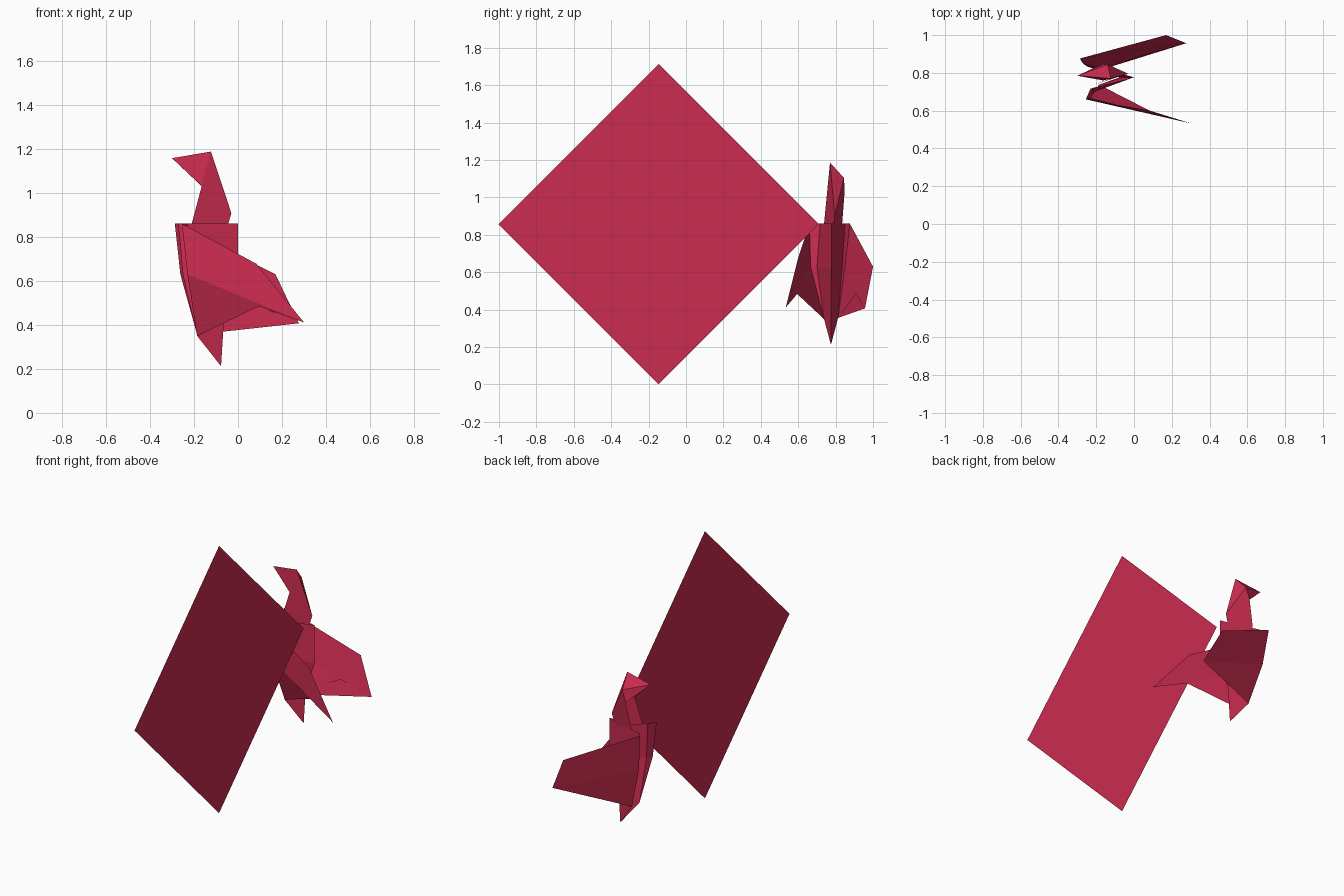
import bpy
import math

if "Cube" in bpy.data.objects:
    bpy.data.objects.remove(bpy.data.objects["Cube"])

paper = bpy.data.materials.new("red_paper")
paper.diffuse_color = (0.6, 0.025, 0.08, 1)
paper.use_nodes = True
paper.node_tree.nodes["Principled BSDF"].inputs["Base Color"].default_value = paper.diffuse_color


def folded(name, pts, faces):
    """Folded paper piece: named corner points and the creased facets between them."""
    keys = list(pts)
    mesh = bpy.data.meshes.new(name)
    mesh.from_pydata([pts[k] for k in keys], [],
                     [[keys.index(k) for k in f.split()] for f in faces])
    obj = bpy.data.objects.new(name, mesh)
    bpy.context.collection.objects.link(obj)
    mesh.materials.append(paper)
    return obj


# Unfolded square sheet standing on its corner
bpy.ops.mesh.primitive_circle_add(vertices=4, radius=0.856, fill_type='NGON',
                                  location=(-0.032, -0.146, 0.857),
                                  rotation=(0, math.pi / 2, 0))
sheet = bpy.context.object
sheet.name = "flat_paper_sheet"
sheet.data.materials.append(paper)

# Shared points on the back crease and tail of the bird
spine_top, spine_low = (0, 0.777, 0.86), (0, 0.777, 0.62)
ridge, tail_tip = (-0.064, 0.775, 0.42), (-0.077, 0.775, 0.212)

# Corner points for each side: shoulder, breast, hip, wing corner, wing tip, wing bottom, inner fold
sides = {
    "near": dict(a=(-0.255, 0.66, 0.86), m=(-0.23, 0.666, 0.63), s=(-0.186, 0.738, 0.35),
                 k=(0.084, 0.60, 0.677), t=(0.30, 0.533, 0.411), l=(0.095, 0.594, 0.484),
                 q=(-0.23, 0.717, 0.86), r=(-0.21, 0.70, 0.63)),
    "far": dict(a=(-0.287, 0.876, 0.86), m=(-0.262, 0.85, 0.63), s=(-0.186, 0.813, 0.356),
                k=(0.17, 1.0, 0.63), t=(0.277, 0.957, 0.407), l=(0.09, 0.909, 0.49),
                q=(-0.27, 0.85, 0.86), r=(-0.25, 0.835, 0.63)),
}

for side, p in sides.items():
    # Wing: upper and lower facets meeting on the crease to the tip
    folded(side + "_wing", {k: p[k] for k in "amsktl"}, ["a k t m", "m t l s"])
    # Body half: narrow turned edge, side panel and underside
    body = {k: p[k] for k in "amsqr"}
    body.update(e=spine_top, f=spine_low, v=ridge)
    folded(side + "_body_side", body, ["a q r m", "q e f r", "m r s", "r f v s"])
    # Tail half
    folded(side + "_tail_side", {"s": p["s"], "v": ridge, "w": tail_tip}, ["s v w"])

# Neck folded along its back edge
folded("neck", dict(h=(-0.123, 0.77, 1.187), r=(-0.03, 0.795, 0.907), g=(-0.14, 0.845, 1.104),
                    n=(-0.165, 0.848, 1.03), c=(-0.21, 0.738, 0.86), d=(-0.20, 0.835, 0.86),
                    b=(-0.05, 0.79, 0.84)),
       ["h r b c", "h r g", "g r b d n"])

# Head and beak folded forward from the neck
folded("head", dict(h=(-0.123, 0.77, 1.187), g=(-0.14, 0.845, 1.104), n=(-0.165, 0.848, 1.03),
                    b=(-0.30, 0.785, 1.157), c=(-0.163, 0.76, 1.03)),
       ["h g b", "g n b", "h b c"])
